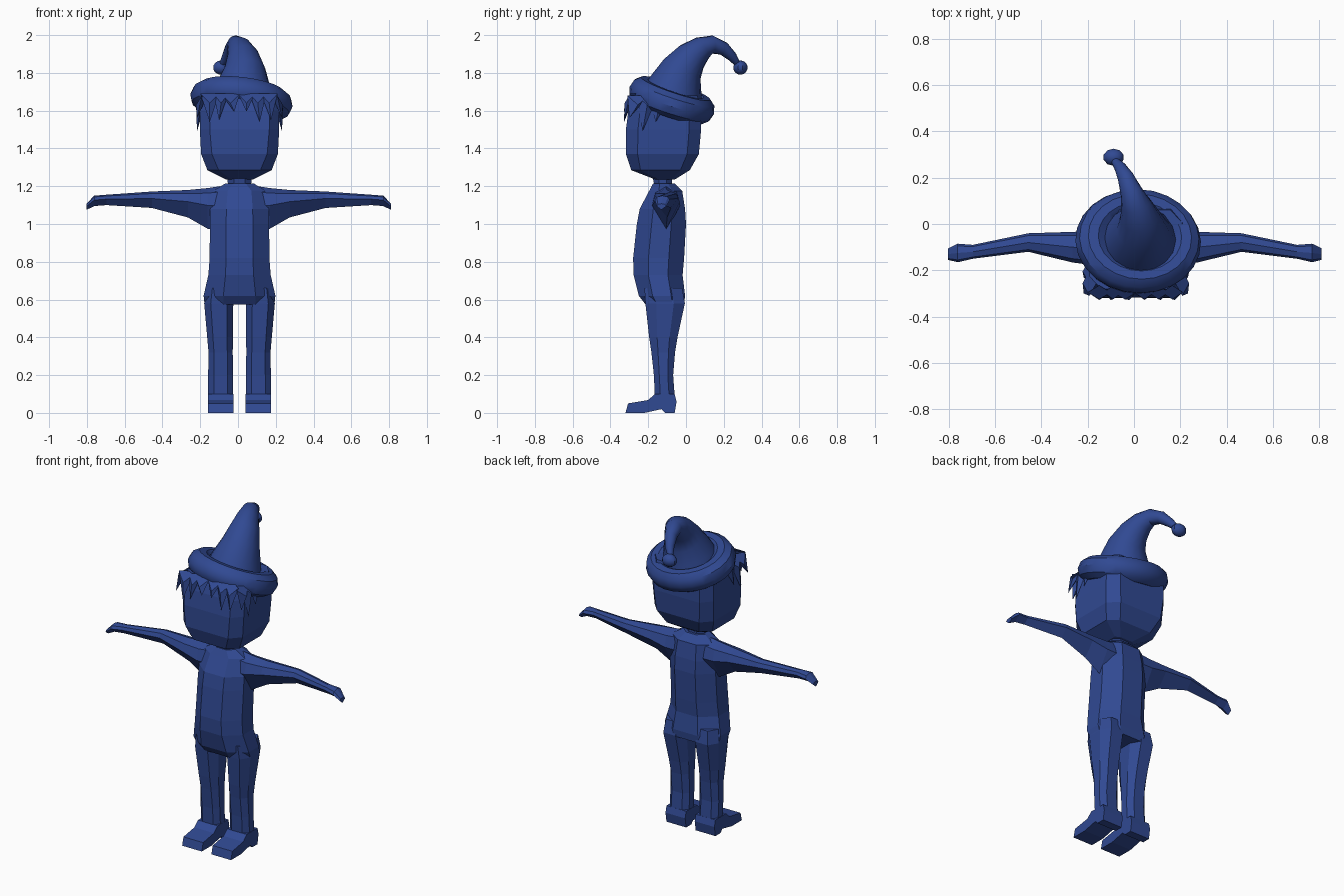
import bpy, bmesh, math
from mathutils import Vector, Matrix

cube = bpy.data.objects.get("Cube")
if cube:
    bpy.data.objects.remove(cube, do_unlink=True)

blue = bpy.data.materials.new("deep blue")
blue.use_nodes = True
COLOR = (0.03, 0.067, 0.29, 1)
blue.diffuse_color = COLOR
blue.node_tree.nodes["Principled BSDF"].inputs["Base Color"].default_value = COLOR

CX = 0.008  # body centre line


def finish(name, bm, smooth=False):
    bmesh.ops.recalc_face_normals(bm, faces=bm.faces)
    me = bpy.data.meshes.new(name)
    bm.to_mesh(me)
    bm.free()
    ob = bpy.data.objects.new(name, me)
    bpy.context.collection.objects.link(ob)
    me.materials.append(blue)
    if smooth:
        bpy.ops.object.select_all(action='DESELECT')
        ob.select_set(True)
        bpy.context.view_layer.objects.active = ob
        bpy.ops.object.shade_smooth_by_angle(angle=math.radians(35))
    return ob


def loft(name, rings, smooth=False):
    """Skin a list of equal rings of points and cap both ends."""
    bm = bmesh.new()
    rows = [[bm.verts.new(p) for p in ring] for ring in rings]
    n = len(rows[0])
    for a, b in zip(rows, rows[1:]):
        for i in range(n):
            j = (i + 1) % n
            bm.faces.new((a[i], a[j], b[j], b[i]))
    bm.faces.new(rows[0])
    bm.faces.new(rows[-1])
    return finish(name, bm, smooth)


def octagon(z, half, front, back, cx=CX, face=0.45, cut=0.3):
    """Chamfered box section at height z."""
    d = back - front
    right = [(face, front), (1, front + cut * d), (1, back - cut * d), (face, back)]
    pts = right + [(-u, y) for u, y in reversed(right)]
    return [(cx + u * half, y, z) for u, y in pts]


# Torso, neck and head
loft("torso", [octagon(*s) for s in [
    (0.575, 0.185, -0.215, -0.01), (0.62, 0.19, -0.25, -0.005),
    (0.73, 0.165, -0.277, -0.018), (0.82, 0.158, -0.28, -0.01),
    (1.0, 0.157, -0.26, 0.0), (1.08, 0.155, -0.245, -0.005),
    (1.175, 0.14, -0.195, -0.02), (1.215, 0.075, -0.175, -0.06)]])
loft("neck", [octagon(*s) for s in [
    (1.17, 0.075, -0.19, -0.06), (1.215, 0.062, -0.17, -0.075), (1.27, 0.065, -0.18, -0.075)]])
loft("head", [octagon(*s, face=f, cut=0.16) for s, f in [
    ((1.235, 0.07, -0.16, -0.06), 0.6), ((1.285, 0.17, -0.29, 0.02), 0.65),
    ((1.37, 0.203, -0.318, 0.068), 0.72), ((1.5, 0.21, -0.318, 0.08), 0.75),
    ((1.6, 0.21, -0.305, 0.08), 0.75), ((1.68, 0.2, -0.28, 0.06), 0.75)]])

# Foot outline in y and z
foot_profile = [(-0.32, 0), (-0.307, 0.05), (-0.2, 0.068), (-0.165, 0.1), (-0.06, 0.1),
                (-0.05, 0.06), (-0.06, 0), (-0.11, 0), (-0.13, 0.02), (-0.22, 0)]
# Arm sections: x, y centre, half depth, bottom z, top z
arm_sections = [(0.1, -0.105, 0.075, 0.96, 1.2), (0.165, -0.105, 0.075, 0.975, 1.19),
                (0.27, -0.1, 0.066, 1.035, 1.18), (0.46, -0.08, 0.04, 1.085, 1.172),
                (0.7, -0.12, 0.03, 1.1, 1.155), (0.765, -0.125, 0.04, 1.095, 1.15),
                (0.806, -0.13, 0.025, 1.075, 1.108)]

for side, label in ((1, "left"), (-1, "right")):
    # Legs
    loft(label + "_leg", [octagon(z, h, f, b, CX + side * c, 0.55, 0.28) for z, c, h, f, b in [
        (0.09, 0.1, 0.066, -0.165, -0.06), (0.2, 0.1, 0.066, -0.17, -0.068),
        (0.32, 0.1, 0.064, -0.183, -0.058), (0.4, 0.103, 0.068, -0.195, -0.045),
        (0.58, 0.11, 0.077, -0.215, -0.006), (0.66, 0.105, 0.07, -0.22, -0.02)]])
    # Feet
    loft(label + "_foot", [[(CX + side * x, y, z) for y, z in foot_profile] for x in (0.033, 0.168)])
    # Arms and hands: hexagonal with a ridge above and below
    rings = []
    for x, y, r, lo, hi in arm_sections:
        m, h = (lo + hi) / 2, (hi - lo) / 2
        m += 0.35 * h
        rings.append([(side * x + 0.004, y + dy * r, z) for dy, z in [
            (0, lo), (1, m - 0.2 * h), (0.75, m + 0.4 * h), (0, hi),
            (-0.75, m + 0.4 * h), (-1, m - 0.2 * h)]])
    loft(label + "_arm", rings)


# Hair locks: thin tapering spikes around the brow
def lock(bm, a, b, tip, out):
    a, b, tip, out = map(Vector, (a, b, tip, out))
    mid = (a + b) / 2 + out * 0.03 - Vector((0, 0, 0.05))
    v = [bm.verts.new(p) for p in (a, b, tip, mid, (a + b) / 2 - out * 0.03)]
    for f in ((0, 3, 2), (3, 1, 2), (0, 2, 4), (4, 2, 1), (0, 4, 1, 3)):
        bm.faces.new([v[i] for i in f])


bm = bmesh.new()
for x0, x1, tx, tz in [(-0.2, -0.1, -0.15, 1.54), (-0.13, -0.05, -0.1, 1.55),
                       (-0.09, 0.01, -0.02, 1.595), (0.0, 0.09, 0.045, 1.595),
                       (0.06, 0.15, 0.115, 1.54), (0.12, 0.21, 0.175, 1.55)]:
    lock(bm, (x0, -0.295, 1.69), (x1, -0.295, 1.69), (tx, -0.328, tz), (0, -1, 0))
for side in (1, -1):
    x = CX + side * 0.2
    for y0, y1, ty, tz in [(-0.31, -0.2, -0.3, 1.56), (-0.26, -0.15, -0.23, 1.49),
                           (-0.2, -0.08, -0.16, 1.54)]:
        lock(bm, (x, y0, 1.68), (x, y1, 1.68), (x + side * 0.025, ty, tz), (side, 0, 0))
finish("hair_fringe", bm)

# Hat brim: a tilted oval ring
bpy.ops.mesh.primitive_torus_add(major_radius=0.203, minor_radius=0.07,
                                 major_segments=24, minor_segments=10)
brim = bpy.context.object
brim.name = "hat_brim"
brim.data.transform(Matrix.Translation((0.018, -0.075, 1.655))
                    @ Matrix.Rotation(math.radians(7), 4, 'Y')
                    @ Matrix.Rotation(math.radians(-18), 4, 'X')
                    @ Matrix.Diagonal((1, 0.86, 1, 1)))
brim.data.materials.append(blue)
bpy.ops.object.shade_smooth_by_angle(angle=math.radians(35))

# Hat cone: centre x, y, z, radius along a drooping path
path = [(0.022, -0.085, 1.63, 0.175), (0.027, -0.055, 1.73, 0.145), (0.035, -0.02, 1.82, 0.11),
        (0.025, 0.03, 1.885, 0.086), (0.008, 0.085, 1.93, 0.065), (-0.012, 0.14, 1.95, 0.048),
        (-0.035, 0.2, 1.928, 0.036), (-0.06, 0.245, 1.885, 0.026), (-0.085, 0.275, 1.845, 0.015)]
centres = [Vector(p[:3]) for p in path]
rings = []
for i, c in enumerate(centres):
    t = (centres[min(i + 1, len(path) - 1)] - centres[max(i - 1, 0)]).normalized()
    across = Vector((1, 0, 0))
    u = (across - t * across.dot(t)).normalized()
    v = t.cross(u)
    rings.append([c + path[i][3] * (u * math.cos(a) + v * math.sin(a))
                  for a in (k * math.tau / 16 for k in range(16))])
loft("hat_cone", rings, True)

# Pompom
bm = bmesh.new()
bmesh.ops.create_uvsphere(bm, u_segments=10, v_segments=7, radius=0.04,
                          matrix=Matrix.Translation((-0.088, 0.288, 1.828))
                          @ Matrix.Diagonal((1.15, 0.95, 0.95, 1)))
finish("hat_pompom", bm, True)
